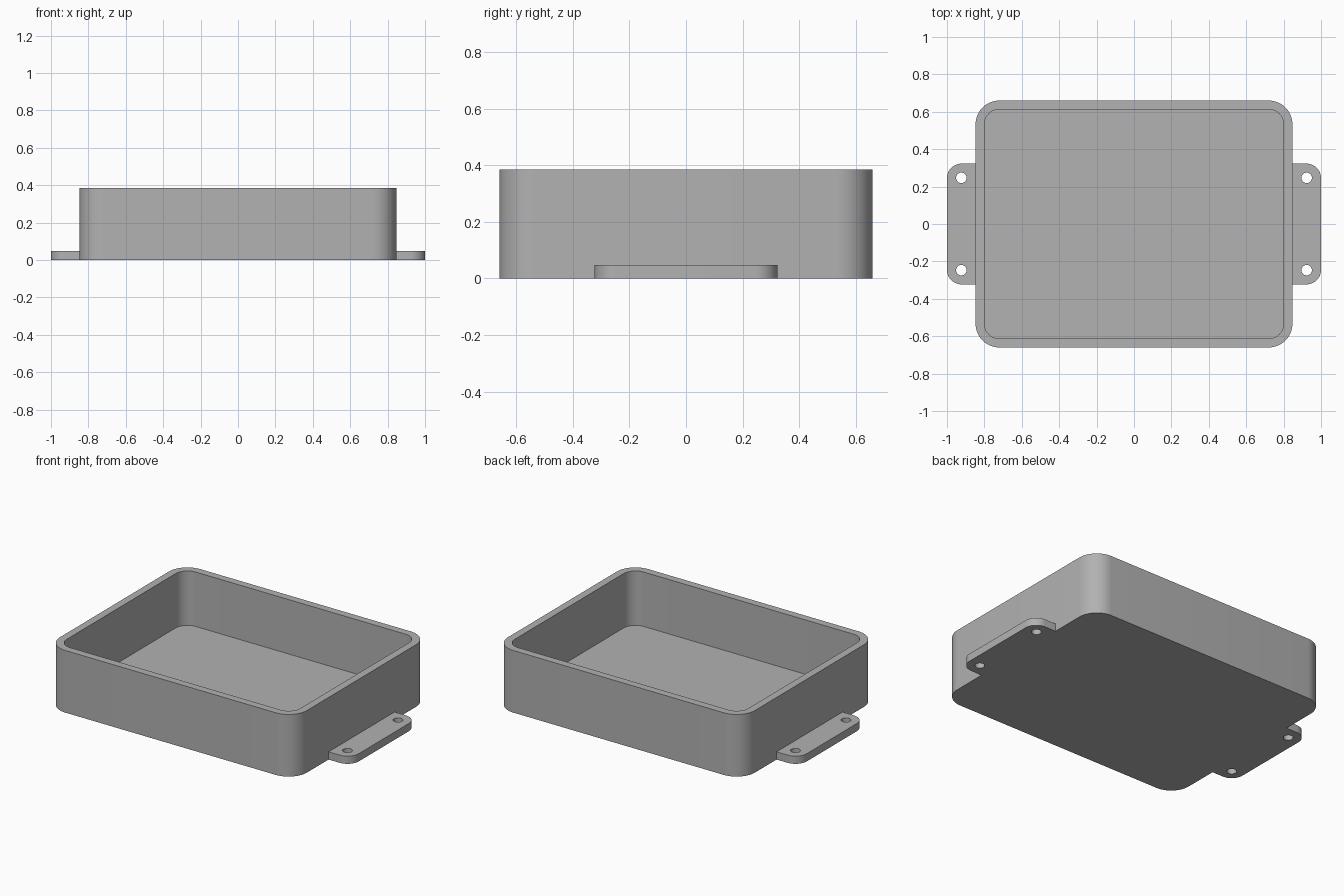
import bpy
import bmesh
from math import cos, sin, pi, radians

if "Cube" in bpy.data.objects:
    bpy.data.objects.remove(bpy.data.objects["Cube"], do_unlink=True)

HALF_X, HALF_Y, HEIGHT = 0.847, 0.66, 0.385
WALL, FLOOR, CORNER = 0.047, 0.048, 0.127
TAB_Y, TAB_CORNER = 0.323, 0.078
HOLE_X, HOLE_Y, HOLE_R = 0.923, 0.247, 0.028

grey = bpy.data.materials.new("mid_grey")
grey.use_nodes = True
colour = (0.445, 0.445, 0.445, 1)
grey.diffuse_color = colour
grey.node_tree.nodes["Principled BSDF"].inputs["Base Color"].default_value = colour


def arc(cx, cy, r, start, steps=12):
    """Quarter circle, counter-clockwise from the start angle."""
    return [(cx + r * cos(start + pi / 2 * i / steps),
             cy + r * sin(start + pi / 2 * i / steps)) for i in range(steps + 1)]


def rounded_rect(hx, hy, r):
    pts = []
    for k, (sx, sy) in enumerate([(1, 1), (-1, 1), (-1, -1), (1, -1)]):
        pts += arc(sx * (hx - r), sy * (hy - r), r, k * pi / 2)
    return pts


def loft(name, rings):
    """Join outlines, each given with its height, and cap both ends."""
    bm = bmesh.new()
    loops = [[bm.verts.new((x, y, z)) for x, y in pts] for pts, z in rings]
    n = len(loops[0])
    for a, b in zip(loops, loops[1:]):
        for i in range(n):
            j = (i + 1) % n
            bm.faces.new((a[i], a[j], b[j], b[i]))
    bm.faces.new(loops[0][::-1])
    bm.faces.new(loops[-1])
    bmesh.ops.recalc_face_normals(bm, faces=bm.faces)
    mesh = bpy.data.meshes.new(name)
    bm.to_mesh(mesh)
    bm.free()
    mesh.materials.append(grey)
    obj = bpy.data.objects.new(name, mesh)
    bpy.context.collection.objects.link(obj)
    return obj


def smooth(obj):
    obj.data.shade_smooth()
    obj.data.set_sharp_from_angle(angle=radians(30))


def drill(obj, x, y):
    """Cut a round hole straight through the part."""
    circle = [(x + HOLE_R * cos(2 * pi * i / 32),
               y + HOLE_R * sin(2 * pi * i / 32)) for i in range(32)]
    cutter = loft("hole_cutter", [(circle, -0.1), (circle, 0.2)])
    cutter.hide_render = True
    mod = obj.modifiers.new("hole", "BOOLEAN")
    mod.operation = "DIFFERENCE"
    mod.solver = "EXACT"
    mod.object = cutter
    bpy.context.view_layer.objects.active = obj
    bpy.ops.object.modifier_apply(modifier=mod.name)
    bpy.data.objects.remove(cutter, do_unlink=True)


# Open tray: outer wall, flat rim, inner wall and floor
outer = rounded_rect(HALF_X, HALF_Y, CORNER)
inner = rounded_rect(HALF_X - WALL, HALF_Y - WALL, CORNER - WALL)
smooth(loft("tray", [(outer, 0), (outer, HEIGHT), (inner, HEIGHT), (inner, FLOOR)]))

# Mounting tabs, each with two screw holes
c = TAB_CORNER
tab_outline = ([(HALF_X, -TAB_Y)] + arc(1 - c, c - TAB_Y, c, -pi / 2)
               + arc(1 - c, TAB_Y - c, c, 0) + [(HALF_X, TAB_Y)])
for side, name in ((1, "left_tab"), (-1, "right_tab")):
    pts = [(side * x, y) for x, y in tab_outline]
    tab = loft(name, [(pts, 0), (pts, FLOOR)])
    for y in (-HOLE_Y, HOLE_Y):
        drill(tab, side * HOLE_X, y)
    smooth(tab)
